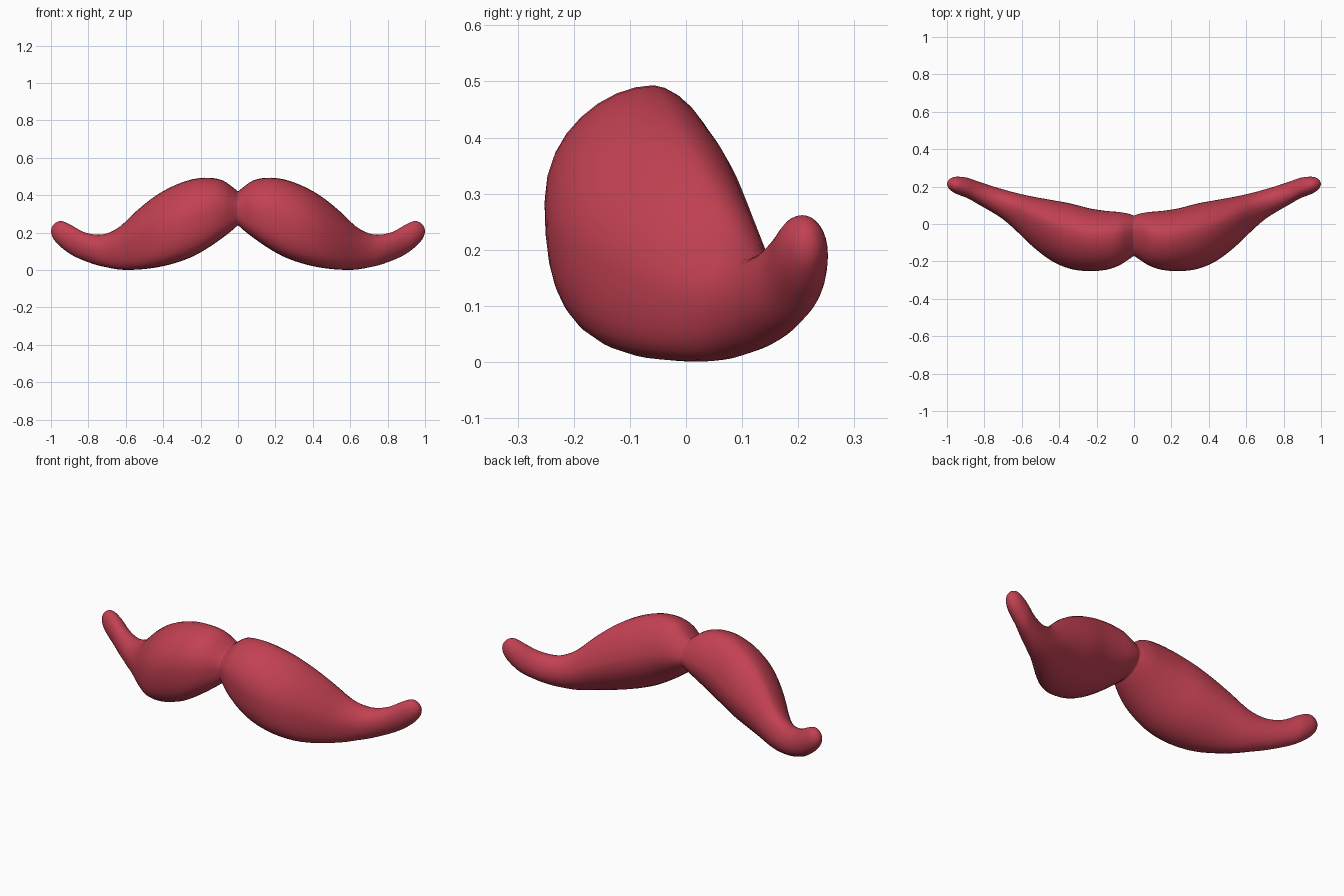
import bpy, bmesh, math

if "Cube" in bpy.data.objects:
    bpy.data.objects.remove(bpy.data.objects["Cube"])

# Cross-sections along one half: x, bottom z, top z, front y, back y
SECTIONS = [
    (0.00, .240, .420, -.170, .045),
    (0.03, .213, .444, -.190, .055),
    (0.08, .174, .478, -.222, .064),
    (0.15, .125, .493, -.245, .070),
    (0.24, .073, .486, -.252, .084),
    (0.34, .036, .452, -.240, .110),
    (0.44, .013, .397, -.198, .128),
    (0.54, .002, .318, -.122, .146),
    (0.63, .002, .233, -.036, .166),
    (0.70, .014, .196, .025, .185),
    (0.76, .028, .189, .064, .203),
    (0.83, .053, .205, .104, .226),
    (0.89, .081, .239, .138, .247),
    (0.94, .117, .261, .157, .253),
    (0.97, .145, .256, .172, .249),
    (0.99, .172, .238, .190, .237),
    (0.997, .190, .224, .202, .226),
]
SIDES, STEPS = 32, 3


def catmull(a, b, c, d, t):
    return tuple(0.5 * (2 * q + (r - p) * t + (2 * p - 5 * q + 4 * r - s) * t * t
                        + (3 * q - p - 3 * r + s) * t ** 3)
                 for p, q, r, s in zip(a, b, c, d))


def ring_point(row, angle):
    """Ellipse that leans back at the top, full below the front, flatter above the back."""
    x, z0, z1, y0, y1 = row
    body = min(1, max(0, (0.8 - x) / 0.3))
    c, s = math.cos(angle), math.sin(angle)
    power = 1.0
    if c < 0 and s < 0:
        power = 1 - 0.15 * body
    elif c > 0 and s > 0:
        power = 1 + 0.25 * body
    lean = 0.03 * body * s * abs(s)
    cy = math.copysign(abs(c) ** power, c)
    sz = math.copysign(abs(s) ** power, s)
    return (x, (y0 + y1) / 2 + (y1 - y0) / 2 * cy + lean,
            (z0 + z1) / 2 + (z1 - z0) / 2 * sz)


# Smooth the list of sections
n = len(SECTIONS)
rows = []
for i in range(n - 1):
    a, d = SECTIONS[max(i - 1, 0)], SECTIONS[min(i + 2, n - 1)]
    rows += [catmull(a, SECTIONS[i], SECTIONS[i + 1], d, k / STEPS) for k in range(STEPS)]
rows.append(SECTIONS[-1])

# Loft rings from the middle to the curled tip
bm = bmesh.new()
rings = [[bm.verts.new(ring_point(row, math.tau * k / SIDES)) for k in range(SIDES)]
         for row in rows]
for r, s in zip(rings, rings[1:]):
    for k in range(SIDES):
        j = (k + 1) % SIDES
        bm.faces.new((r[k], r[j], s[j], s[k]))
tip = bm.verts.new((1.0, .214, .207))
for k in range(SIDES):
    bm.faces.new((rings[-1][k], rings[-1][(k + 1) % SIDES], tip))
bmesh.ops.recalc_face_normals(bm, faces=bm.faces)
if sum(f.normal.y * (f.calc_center_median().y + .05) for f in bm.faces
       if f.calc_center_median().x < .3) < 0:
    bmesh.ops.reverse_faces(bm, faces=bm.faces)

mesh = bpy.data.meshes.new("moustache")
bm.to_mesh(mesh)
bm.free()
moustache = bpy.data.objects.new("moustache", mesh)
bpy.context.collection.objects.link(moustache)

# Single red colour
red = bpy.data.materials.new("warm red")
red.diffuse_color = (0.54, 0.052, 0.085, 1)
red.use_nodes = True
red.node_tree.nodes["Principled BSDF"].inputs["Base Color"].default_value = red.diffuse_color
mesh.materials.append(red)

# Other half, welded at the centre crease
mirror = moustache.modifiers.new("mirror", 'MIRROR')
mirror.use_axis[0] = True
mirror.use_clip = True
mirror.merge_threshold = 0.0005

bpy.context.view_layer.objects.active = moustache
moustache.select_set(True)
bpy.ops.object.shade_smooth_by_angle(angle=math.radians(40))
